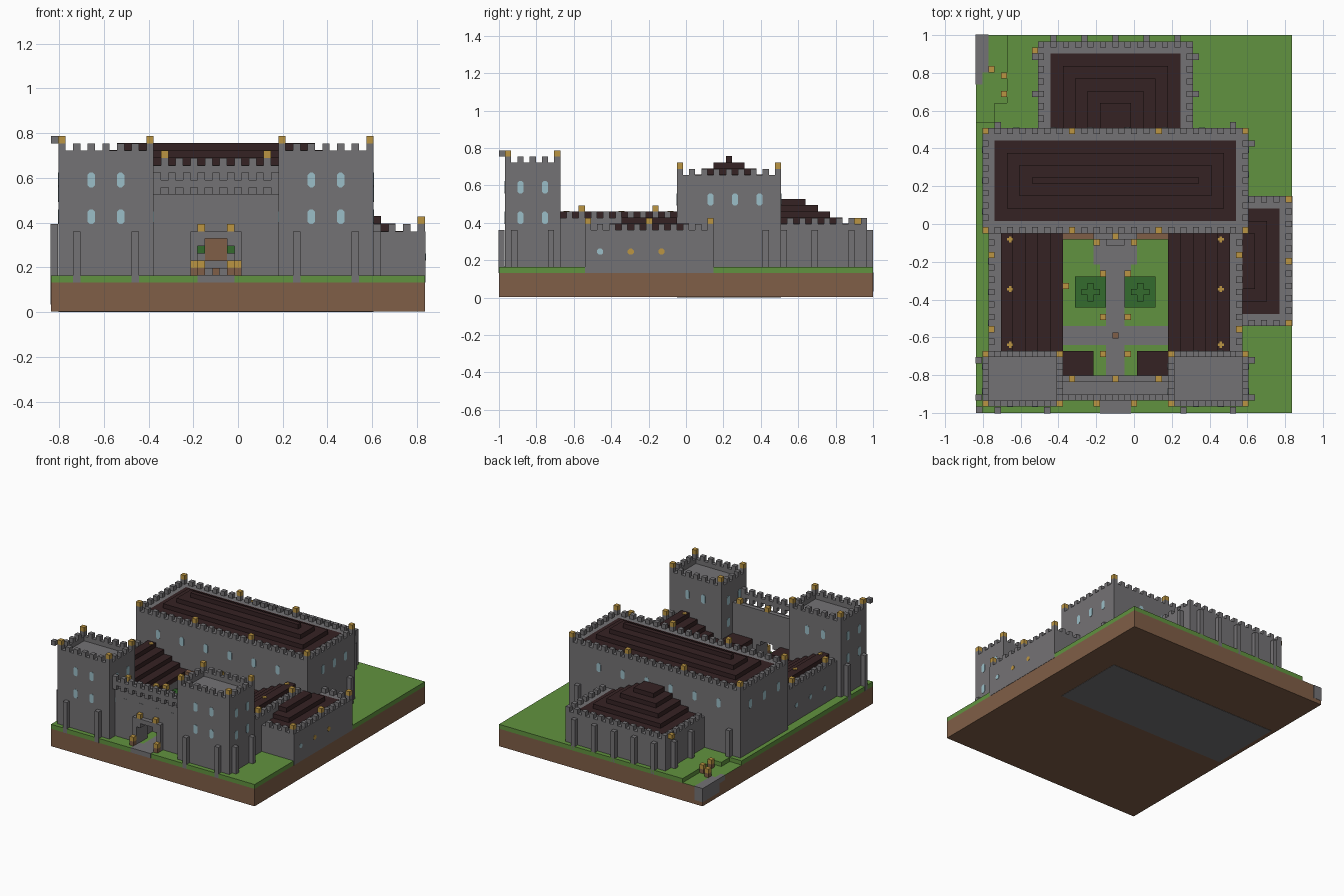
import bpy, bmesh
from mathutils import Vector

cube = bpy.data.objects.get("Cube")
if cube:
    bpy.data.objects.remove(cube, do_unlink=True)

# The castle sits on a block grid; every position below counts blocks
UNIT = 2 / 61
WIDE, DEEP = 51, 61
CENTRE = Vector((WIDE / 2, DEEP / 2, 0))
PROUD = 0.06


def material(name, red, green, blue):
    mat = bpy.data.materials.new(name)
    mat.use_nodes = True
    colour = (red, green, blue, 1)
    mat.diffuse_color = colour
    mat.node_tree.nodes["Principled BSDF"].inputs["Base Color"].default_value = colour
    return mat


STONE = material("grey stone", .175, .17, .178)
GRASS = material("grass green", .12, .29, .05)
EARTH = material("earth brown", .215, .112, .063)
ROOF = material("dark roof", .036, .016, .017)
GOLD = material("lamp gold", .5, .3, .055)
HEDGE = material("hedge green", .034, .145, .026)
GLASS = material("pale glass", .33, .52, .58)


def add_box(bm, left, right, front, back, low, high):
    """Add one block-aligned cuboid to a mesh."""
    corners = bmesh.ops.create_cube(bm, size=1)["verts"]
    size = Vector((right - left, back - front, high - low))
    middle = Vector((left + right, front + back, low + high)) / 2
    for vert in corners:
        vert.co = vert.co * size + middle


def finish(name, mat, bm):
    """Turn grid coordinates into scene units and make the object."""
    for vert in bm.verts:
        vert.co = (vert.co - CENTRE) * UNIT
    bmesh.ops.recalc_face_normals(bm, faces=bm.faces)
    mesh = bpy.data.meshes.new(name)
    bm.to_mesh(mesh)
    bm.free()
    mesh.materials.append(mat)
    obj = bpy.data.objects.new(name, mesh)
    bpy.context.collection.objects.link(obj)
    return obj


def part(name, mat, *boxes):
    bm = bmesh.new()
    for box in boxes:
        add_box(bm, *box)
    return finish(name, mat, bm)


def posts(name, mat, spots, low, high):
    """Single-block columns standing at the given grid spots."""
    return part(name, mat, *[(x, x + 1, y, y + 1, low, high) for x, y in spots])


def battlement(name, left, right, front, back, low):
    """Alternating merlons around a rectangle."""
    spots = {(x, y) for x in range(left, right, 2) for y in (front, back - 1)}
    spots |= {(x, y) for y in range(front, back, 2) for x in (left, right - 1)}
    posts(name, STONE, sorted(spots), low, low + 1)


def stepped_roof(name, left, right, front, back, low, levels,
                 step_left=2, step_front=2):
    """Stacked slabs, each drawn in by two blocks on its sloping sides."""
    slabs = []
    for n in range(levels):
        slabs.append((left + step_left * n, right - 2 * n,
                      front + step_front * n, back - 2 * n, low + n - 1, low + n))
    # the lower slabs stop at the hall, the sloping ends stay free
    part(name, ROOF, *slabs)


def windows(name, mat, axis, face, outward, places, heights, tall):
    """Eight-sided thin panes on a wall facing along x or y."""
    bm = bmesh.new()
    cut = 0.3
    pane = [(cut, 0), (1 - cut, 0), (1, cut), (1, tall - cut),
            (1 - cut, tall), (cut, tall), (0, tall - cut), (0, cut)]
    for place in places:
        for height in heights:
            rings = []
            for depth in (face - PROUD * outward, face + PROUD * outward):
                ring = []
                for across, up in pane:
                    along = place + across
                    spot = (depth, along) if axis == "x" else (along, depth)
                    ring.append(bm.verts.new((*spot, height + up)))
                rings.append(ring)
            inner, outer = rings
            bm.faces.new(inner)
            bm.faces.new(outer)
            for n in range(len(pane)):
                bm.faces.new((inner[n - 1], inner[n], outer[n], outer[n - 1]))
    finish(name, mat, bm)


# Ground: earth slab, turf with a sunken back corner, rocky corner
GROUND, TURF = 4, 5
part("earth_slab", EARTH, (0, WIDE, 0, DEEP, PROUD, GROUND))
part("turf", GRASS, (0, WIDE, 0, 47, GROUND, TURF),
     (5, WIDE, 47, DEEP, GROUND, TURF), (3, 5, 47, 50, GROUND, TURF),
     (0, 5, 47, DEEP, GROUND, GROUND + PROUD))
part("corner_rock", STONE,
     (-PROUD, 2, 55, DEEP + PROUD, 1, GROUND + 2 * PROUD),
     (-PROUD, 1, 53, 55, 3, GROUND + 2 * PROUD))
flowers = [(2, 55), (4, 54), (4, 51)]
posts("flower_stems", EARTH, flowers, GROUND, TURF)
posts("flower_heads", GOLD, flowers, TURF, TURF + 1)

# Courtyard paths
pave = TURF + PROUD
part("paths", STONE, (20, 25, -PROUD, 3, GROUND, pave),
     (21, 24, 3, 29, GROUND, pave), (14, 31, 11, 14, GROUND, pave),
     (20, 25, 22, 24, GROUND, pave), (19, 26, 24, 29, GROUND, pave))
posts("path_marker", EARTH, [(22, 12)], TURF, TURF + 1)

# Great hall with deep foundation
part("great_hall", STONE, (1, 44, 29, 46, 0, 20))
battlement("hall_merlons", 1, 44, 29, 46, 20)
stepped_roof("hall_roof", 3, 42, 31, 44, 20 + PROUD, 4)

# Back range
part("back_range", STONE, (10, 35, 45, 60, GROUND, 12))
battlement("back_range_merlons", 10, 35, 45, 60, 12)
stepped_roof("back_range_roof", 12, 33, 45, 58, 12 + PROUD, 5, step_front=0)

# Side annex
part("annex", STONE, (42, WIDE + PROUD, 14, 35, GROUND, 11))
battlement("annex_merlons", 42, WIDE, 14, 35, 11)
stepped_roof("annex_roof", 43, 49, 16, 33, 11 + PROUD, 3, step_left=0)

# Corner towers, each with a sunken floor inside its parapet
for side, left in (("right", 1), ("left", 31)):
    right, front, back, floor, top = left + 13, 1, 10, 21, 22
    part(side + "_tower", STONE, (left, right, front, back, GROUND, floor),
         (left, right, front, front + 1, floor, top),
         (left, right, back - 1, back, floor, top),
         (left, left + 1, front, back, floor, top),
         (right - 1, right, front, back, floor, top))
    battlement(side + "_tower_merlons", left, right, front, back, top)
    storeys = (12, 17)
    across, along = (left + 4, left + 8), (3, 7)
    windows(side + "_tower_front_windows", GLASS, "y", front, -1, across, storeys, 2)
    windows(side + "_tower_back_windows", GLASS, "y", back, 1, across, storeys[1:], 2)
    windows(side + "_tower_right_windows", GLASS, "x", left, -1, along, storeys, 2)
    windows(side + "_tower_left_windows", GLASS, "x", right, 1, along, storeys, 2)
part("tower_stub", STONE, (0, 1, 0, 1, 23, 24))

# Curtain walls and lean-to wings, falling towards the courtyard
for side, wall, wing, outer, slope in (("right", 2, 4, 2, 1), ("left", 41, 31, 42, -1)):
    part(side + "_curtain", STONE, (wall, wall + 2, 10, 29, GROUND, 13),
         (wing, wing + 10, 10, 29, GROUND, 9))
    posts(side + "_curtain_merlons", STONE,
          [(outer, y) for y in range(11, 29, 2)], 13, 14)
    start = wing if slope > 0 else wing + 8
    strips = []
    for n in range(5):
        edge = start + 2 * n * slope
        strips.append((edge, edge + 2, 10, 29, 9, 14 - n))
    part(side + "_wing_roof", ROOF, *strips)
    centre = start + 1.5 if slope > 0 else start + .5
    crosses = []
    for y in (11, 20, 28):
        for a, b in ((.5, .2), (.2, .5)):
            crosses.append((centre - a, centre + a, y - b, y + b, 14, 14 + 2 * PROUD))
    part(side + "_roof_crosses", GOLD, *crosses)

# Gatehouse: arched wall, overhanging parapet on corbels, inner ledge
part("gate_wall", STONE, (14, 20, 3, 6, GROUND, 16), (25, 31, 3, 6, GROUND, 16),
     (20, 21, 3, 6, 9, 16), (24, 25, 3, 6, 9, 16), (21, 24, 3, 6, 10, 16),
     (14, 31, 2, 3, 17, 18), (14, 31, 5, 6, 16, 17))
posts("gate_corbels", STONE, [(x, 2) for x in range(14, 31, 2)], 16, 17)
posts("gate_merlons", STONE, [(x, 2) for x in range(14, 31, 2)], 18, 19)
part("gate_arch", STONE, (19, 20, 2, 3, TURF, 11), (25, 26, 2, 3, TURF, 11),
     (20, 25, 2, 3, 10, 11), (20, 21, 2, 3, 9, 10), (24, 25, 2, 3, 9, 10))
part("gate_slits", STONE,
     *[(x, x + 1, 3 - PROUD, 3, 12, 14) for x in range(16, 30, 4)])
for side, left in (("right", 14), ("left", 26)):
    part(side + "_lodge", STONE, (left, left + 5, 6, 10, GROUND, 9))
    part(side + "_lodge_roof", ROOF, (left, left + 5, 6, 10, 9, 10))

# Hall porch, door and awnings
part("porch", STONE, (19, 20, 27, 28, TURF, 9), (25, 26, 27, 28, TURF, 9),
     (19, 26, 28, 29, 10, 11), (21, 24, 27, 28, TURF, 6), (21, 24, 28, 29, TURF, 7))
part("hall_door", EARTH, (21, 24, 29 - PROUD, 29, 7, 10))
part("awnings", EARTH, (14, 19, 28, 29, 9, 10), (26, 31, 28, 29, 9, 10))

# Clipped courtyard trees
for side, left in (("right", 16), ("left", 24)):
    part(side + "_tree_trunk", EARTH, (left + 2, left + 3, 19, 20, TURF, 8))
    part(side + "_tree", HEDGE, (left, left + 5, 17, 22, 8, 9),
         (left + 1, left + 4, 19, 20, 9, 10), (left + 2, left + 3, 18, 21, 9, 10))

# Buttresses
bases = [(x, -PROUD) for x in (3, 11, 33, 41)] + [(44, 2), (44, 8), (44, 43)]
bases += [(x, 46) for x in (3, 41)]
bases += [(x, 60) for x in range(12, 35, 5)]
bases += [(x, y) for x in (9, 35) for y in (51, 57)]
posts("buttresses", STONE, bases, GROUND, 11)
posts("side_buttresses", STONE, [(-PROUD, 2), (-PROUD, 8)], GROUND, 12)

# Hall and annex windows
bays = range(6, 40, 6)
windows("hall_front_windows", GLASS, "y", 29, -1, bays, [15], 2)
windows("hall_back_windows", GLASS, "y", 46, 1, bays, [15], 2)
windows("hall_left_windows", GLASS, "x", 44, 1, (34, 38, 42), [15], 2)
windows("hall_right_windows", GLASS, "x", 1, -1, (32, 37, 42), [15], 2)
windows("annex_window", GLASS, "x", WIDE + PROUD, 1, [16], [7], 1)
windows("annex_lit_windows", GOLD, "x", WIDE + PROUD, 1, (21, 26), [7], 1)
windows("curtain_windows", GLASS, "x", 2, -1, (14, 19, 24), [8], 1)

# Lamps on parapets, porch and path posts
corners = [(x, y) for x in (1, 13, 31, 43) for y in (1, 9)]
posts("tower_lamps", GOLD, corners, 23, 24)
posts("hall_lamps", GOLD, [(x, y) for x in (1, 15, 29, 43) for y in (29, 45)], 21, 22)
posts("curtain_lamps", GOLD, [(x, y) for x in (2, 42) for y in (13, 25)], 14, 15)
posts("annex_lamps", GOLD, [(50, y) for y in (14, 24, 34)], 12, 13)
posts("ledge_lamps", GOLD, [(x, 5) for x in (15, 22, 29)], 17, 18)
posts("arch_lamps", GOLD, [(20, 2), (24, 2), (22, 28)], 11, 12)
posts("porch_lamps", GOLD, [(19, 27), (25, 27)], 9, 10)
posts("back_range_lamp", GOLD, [(9, 58)], 12, 13)
posts("yard_lamp", GOLD, [(14, 20)], 9, 10)
lamps = [(x, y) for x in (20, 24) for y in (9, 15, 22)] + [(19, 1), (25, 1)]
posts("lamp_posts", EARTH, lamps, TURF, 6)
posts("path_lamps", GOLD, lamps, 6, 7)
